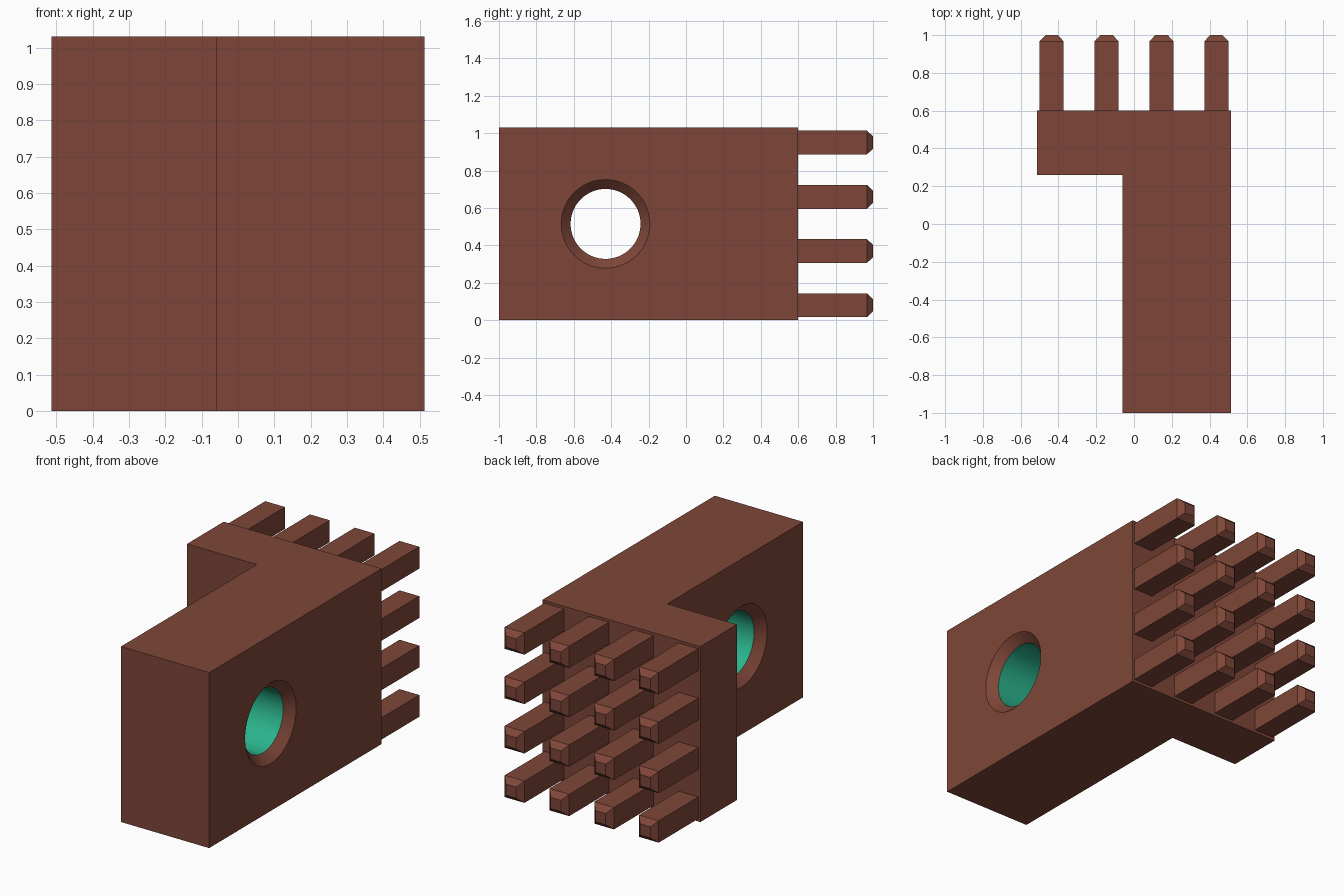
import bpy, bmesh, math
from mathutils import Matrix

if "Cube" in bpy.data.objects:
    bpy.data.objects.remove(bpy.data.objects["Cube"], do_unlink=True)


def material(name, rgb):
    m = bpy.data.materials.new(name)
    m.use_nodes = True
    m.diffuse_color = (*rgb, 1)
    m.node_tree.nodes["Principled BSDF"].inputs["Base Color"].default_value = (*rgb, 1)
    return m


brown = material("brown", (0.21, 0.062, 0.040))
teal = material("teal", (0.024, 0.456, 0.262))


def add_object(name, bm, *mats):
    bmesh.ops.recalc_face_normals(bm, faces=bm.faces)
    me = bpy.data.meshes.new(name)
    bm.to_mesh(me)
    bm.free()
    for m in mats:
        me.materials.append(m)
    ob = bpy.data.objects.new(name, me)
    bpy.context.collection.objects.link(ob)
    return ob


def select_only(ob):
    bpy.ops.object.select_all(action='DESELECT')
    ob.select_set(True)
    bpy.context.view_layer.objects.active = ob


# L-shaped body: thick arm with a flange at the back
X0, X1, HEIGHT = -0.06, 0.513, 1.03
outline = [(X0, -1), (X1, -1), (X1, 0.6), (-0.513, 0.6), (-0.513, 0.26), (X0, 0.26)]
bm = bmesh.new()
base = bm.faces.new([bm.verts.new((x, y, 0)) for x, y in outline])
top = bmesh.ops.extrude_face_region(bm, geom=[base])
bmesh.ops.translate(bm, vec=(0, 0, HEIGHT),
                    verts=[v for v in top["geom"] if isinstance(v, bmesh.types.BMVert)])
body = add_object("body", bm, brown, teal)

# Cutter for the cross hole, countersunk on both sides
HY, HZ, R, C, SEG = -0.43, 0.515, 0.187, 0.05, 64
profile = [(X0 - 0.01, R + C + 0.01), (X0 + C, R), (X1 - C, R), (X1 + 0.01, R + C + 0.01)]
bm = bmesh.new()
rings = [[bm.verts.new((x, HY + r * math.cos(2 * math.pi * i / SEG),
                        HZ + r * math.sin(2 * math.pi * i / SEG))) for i in range(SEG)]
         for x, r in profile]
for a, b in zip(rings, rings[1:]):
    for i in range(SEG):
        j = (i + 1) % SEG
        bm.faces.new((a[i], a[j], b[j], b[i]))
bm.faces.new(rings[0])
bm.faces.new(rings[-1])
cutter = add_object("hole_cutter", bm, brown)
cutter.hide_render = True

select_only(body)
cut = body.modifiers.new("hole", 'BOOLEAN')
cut.operation = 'DIFFERENCE'
cut.solver = 'EXACT'
cut.object = cutter
bpy.ops.object.modifier_apply(modifier=cut.name)
bpy.data.objects.remove(cutter, do_unlink=True)

# Straight wall of the hole is teal, everything else brown
for p in body.data.polygons:
    near = math.hypot(p.center.y - HY, p.center.z - HZ) < R + 0.01
    p.material_index = 1 if near and abs(p.normal.x) < 0.1 else 0
bpy.ops.object.shade_smooth_by_angle(angle=math.radians(30))

# Grid of square pins with tapered tips on the back face
HALF, TIP = 0.064, 0.033
STEPS = [(0.595, HALF), (0.967, HALF), (1.0, TIP)]
for row in range(4):
    for col in range(4):
        cx, cz = -0.436 + 0.2907 * col, 0.08 + 0.29 * row
        bm = bmesh.new()
        loops = [[bm.verts.new((cx + sx * h, y, cz + sz * h))
                  for sx, sz in ((-1, -1), (1, -1), (1, 1), (-1, 1))] for y, h in STEPS]
        for a, b in zip(loops, loops[1:]):
            for i in range(4):
                j = (i + 1) % 4
                bm.faces.new((a[i], a[j], b[j], b[i]))
        bm.faces.new(loops[0])
        bm.faces.new(loops[-1])
        add_object(f"pin_row{row + 1}_column{col + 1}", bm, brown)
